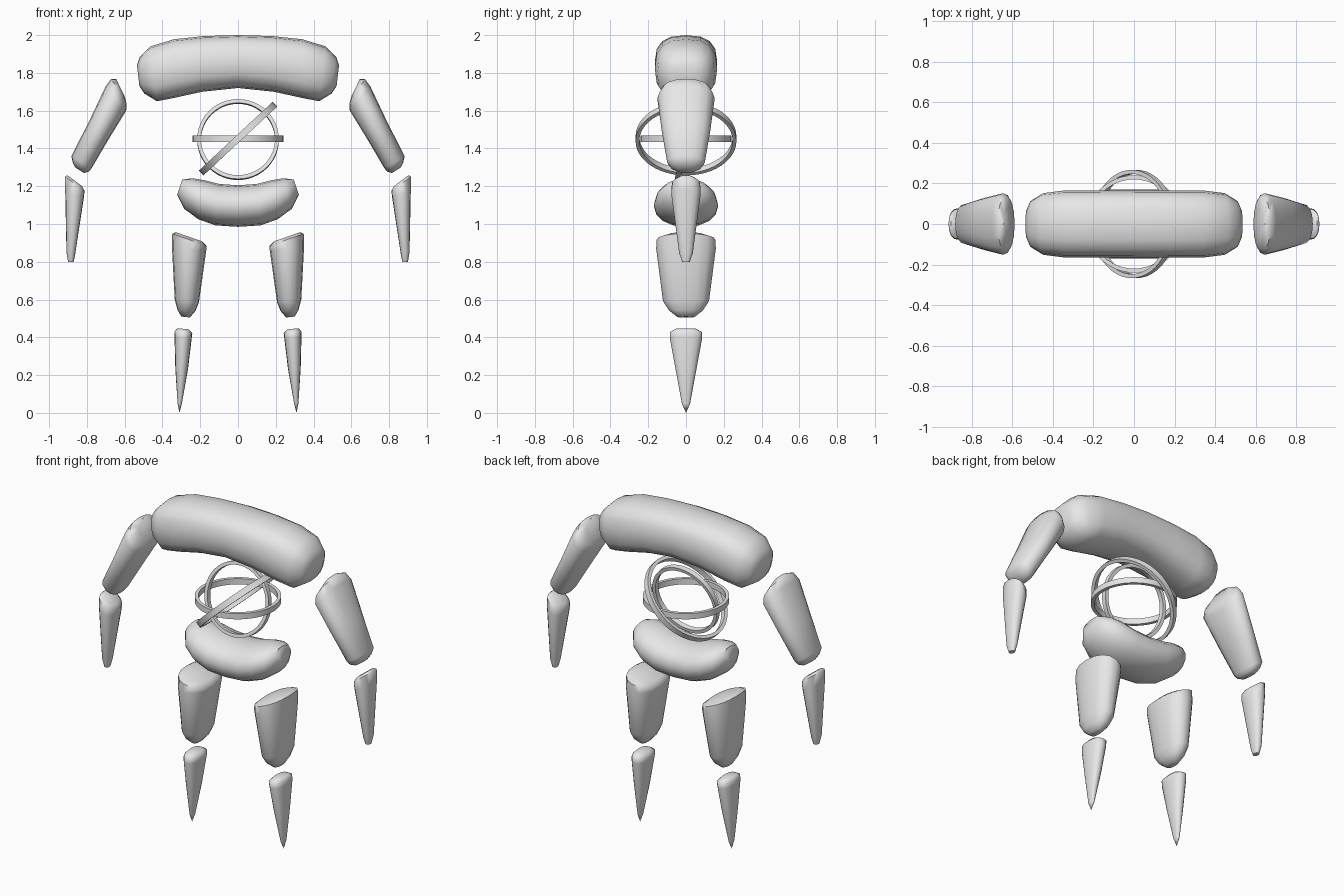
import bpy, bmesh
from math import sin, cos, pi, radians, copysign
from mathutils import Vector, Matrix

if "Cube" in bpy.data.objects:
    bpy.data.objects.remove(bpy.data.objects["Cube"])

grey = bpy.data.materials.new("light_grey")
grey.diffuse_color = (0.8, 0.8, 0.8, 1)
grey.use_nodes = True
grey.node_tree.nodes["Principled BSDF"].inputs["Base Color"].default_value = grey.diffuse_color


def finish(name, bm, angle, mirror=False):
    bmesh.ops.remove_doubles(bm, verts=bm.verts, dist=1e-5)
    bmesh.ops.recalc_face_normals(bm, faces=bm.faces)
    for f in bm.faces:
        f.smooth = True
    me = bpy.data.meshes.new(name)
    bm.to_mesh(me)
    bm.free()
    me.set_sharp_from_angle(angle=radians(angle))
    me.materials.append(grey)
    ob = bpy.data.objects.new(name, me)
    bpy.context.collection.objects.link(ob)
    if mirror:
        ob.modifiers.new("mirror", 'MIRROR')
    return ob


def loft(name, stations, power=2.3, mirror=True, n=16):
    """Skin of rounded sections; station = (xa, za, xb, zb, half depth)."""
    bm = bmesh.new()
    rings = []
    e = 2 / power
    for xa, za, xb, zb, d in stations:
        a, b = Vector((xa, 0, za)), Vector((xb, 0, zb))
        mid, half = (a + b) / 2, (b - a) / 2
        ring = []
        for i in range(n):
            t = 2 * pi * i / n
            u = copysign(abs(cos(t)) ** e, cos(t))
            v = copysign(abs(sin(t)) ** e, sin(t))
            ring.append(bm.verts.new(mid + half * u + Vector((0, d * v, 0))))
        rings.append(ring)
    for r, s in zip(rings, rings[1:]):
        for i in range(n):
            j = (i + 1) % n
            bm.faces.new((r[i], r[j], s[j], s[i]))
    bm.faces.new(rings[0])
    bm.faces.new(rings[-1])
    return finish(name, bm, 60, mirror)


def both_sides(half):
    """Mirror a list of stations that starts on the centre line."""
    return [(-a, b, -c, d, e) for a, b, c, d, e in half[:0:-1]] + half


def hoop(name, radius, width, thick, rot, z, n=48):
    """Flat band with a rectangular section."""
    bm = bmesh.new()
    prof = [(radius, -width / 2), (radius, width / 2),
            (radius - thick, width / 2), (radius - thick, -width / 2)]
    rings = [[bm.verts.new((r * cos(2 * pi * i / n), r * sin(2 * pi * i / n), h))
              for r, h in prof] for i in range(n)]
    for i in range(n):
        r, s = rings[i], rings[(i + 1) % n]
        for k in range(4):
            m = (k + 1) % 4
            bm.faces.new((r[k], s[k], s[m], r[m]))
    bm.transform(Matrix.Translation((0, 0, z)) @ rot)
    return finish(name, bm, 30)


# Torso: curved shoulder bar and pelvis
loft("shoulders", both_sides([
    (0, 1.72, 0, 2.0, .165), (.19, 1.70, .18, 1.995, .165),
    (.35, 1.665, .34, 1.978, .165), (.43, 1.65, .465, 1.94, .152),
    (.495, 1.69, .52, 1.885, .115), (.522, 1.73, .535, 1.84, .07)]),
    power=2.6, mirror=False)
loft("pelvis", both_sides([
    (0, .985, 0, 1.205, .17), (.12, .993, .10, 1.212, .17),
    (.21, 1.025, .18, 1.232, .16), (.285, 1.08, .24, 1.242, .13),
    (.322, 1.155, .295, 1.236, .07)]), power=2.1, mirror=False)

# Limbs, modelled on one side and mirrored
loft("upper_arm", [
    (.60, 1.675, .645, 1.768, .07), (.589, 1.635, .672, 1.768, .13),
    (.592, 1.60, .70, 1.73, .152), (.69, 1.44, .79, 1.54, .128),
    (.775, 1.295, .882, 1.36, .10), (.79, 1.277, .875, 1.325, .08),
    (.815, 1.27, .86, 1.298, .045)])
loft("forearm", [
    (.825, 1.20, .903, 1.258, .05), (.812, 1.175, .915, 1.25, .075),
    (.816, 1.14, .915, 1.18, .078), (.862, .84, .908, .85, .036),
    (.87, .80, .90, .80, .02)])
loft("thigh", [
    (.19, .908, .33, .957, .11), (.167, .885, .348, .948, .155),
    (.168, .86, .35, .88, .158), (.207, .585, .335, .60, .122),
    (.225, .54, .32, .545, .09), (.255, .505, .30, .51, .045)])
loft("shin", [
    (.26, .442, .32, .448, .055), (.242, .422, .335, .432, .086),
    (.245, .395, .336, .40, .086), (.265, .23, .332, .24, .056),
    (.297, .05, .32, .05, .022), (.31, 0, .31, 0, 0)])

# Core: three crossed bands
hoop("level_band", .24, .035, .02, Matrix.Identity(4), 1.452)
hoop("upright_band", .216, .03, .02, Matrix.Rotation(radians(78), 4, 'X'), 1.447)
hoop("slanted_band", .267, .035, .02, Matrix.Rotation(radians(-43), 4, 'Y'), 1.452)
